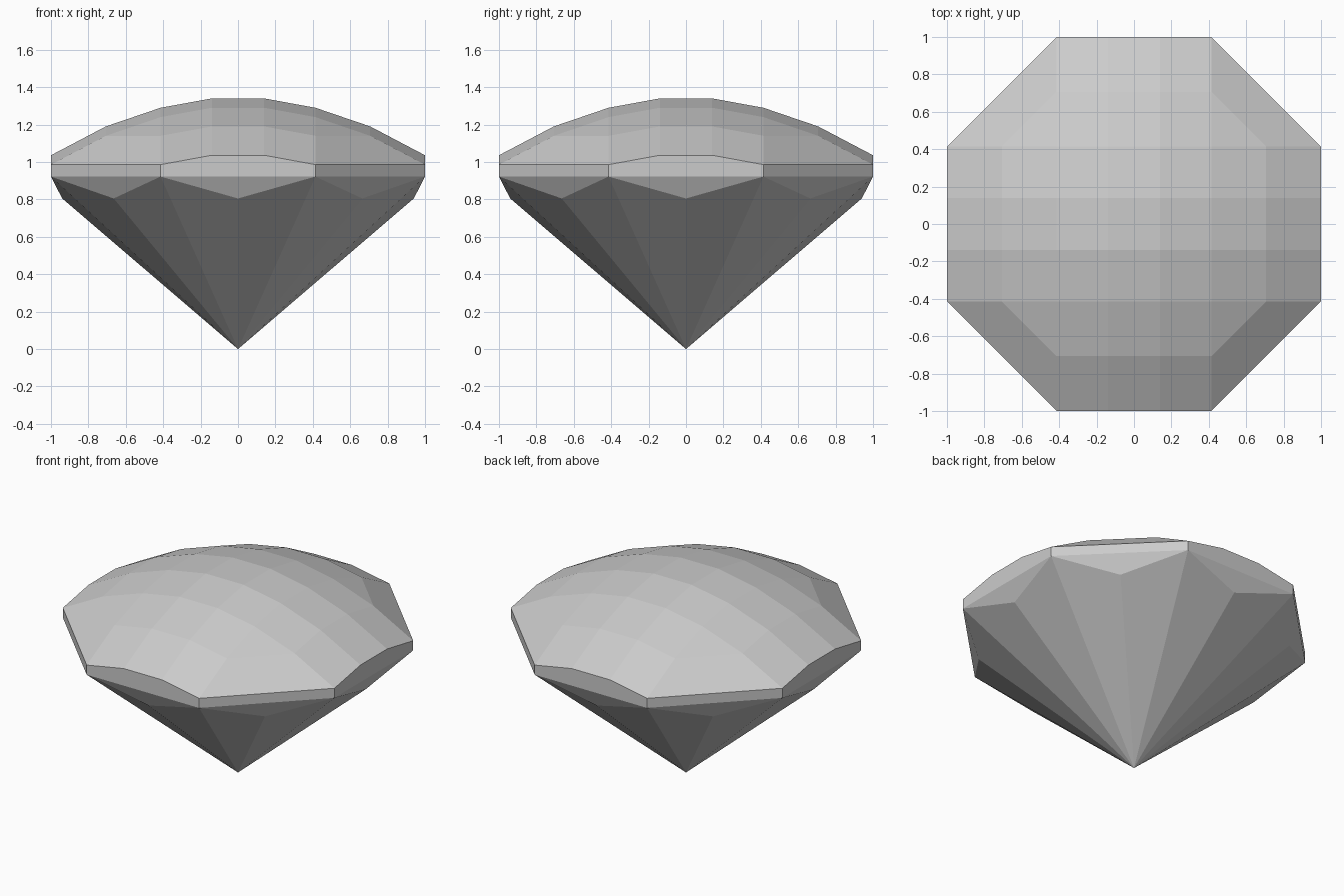
import bpy
import bmesh
from mathutils import Matrix, Vector

cube = bpy.data.objects.get("Cube")
if cube:
    bpy.data.objects.remove(cube, do_unlink=True)

# One plain grey for the whole stone
grey = bpy.data.materials.new("stone grey")
grey.use_nodes = True
colour = (0.6, 0.6, 0.6, 1)
grey.diffuse_color = colour
grey.node_tree.nodes["Principled BSDF"].inputs["Base Color"].default_value = colour

# Crown profile: distance from the centre line and drop below the top
TOP, GIRDLE, CULET = 1.34, 0.922, 0.0
DIST = [0.14, 0.414, 0.707, 1.0]
DROP = [0.0, 0.05, 0.15, 0.304]
POINT_OUT, POINT_Z = 0.94, 0.805


def crown(a, b):
    """Crown point; 1..4 count outwards along +axis, -1..-4 along -axis."""
    i, j = abs(a) - 1, abs(b) - 1
    x = DIST[i] if a > 0 else -DIST[i]
    y = DIST[j] if b > 0 else -DIST[j]
    return Vector((x, y, TOP - DROP[i] - DROP[j]))


def low(p):
    return Vector((p.x, p.y, GIRDLE))


bm = bmesh.new()


def face(points, turn):
    bm.faces.new([bm.verts.new(turn @ p) for p in points])


for quarter in range(4):
    turn = Matrix.Rotation(quarter * 1.5707963, 3, "Z")

    # Crown facets: a band leaving the centre, and the corner bevels
    for a in range(1, 4):
        face([crown(a, -1), crown(a + 1, -1), crown(a + 1, 1), crown(a, 1)], turn)
        face([crown(a, 1), crown(a + 1, 1), crown(a + 1, 2), crown(a, 2)], turn)
        if a > 1:
            face([crown(a, -2), crown(a + 1, -2), crown(a + 1, -1), crown(a, -1)], turn)
    face([crown(2, 2), crown(3, 2), crown(2, 3)], turn)
    face([crown(3, 2), crown(4, 2), crown(2, 4), crown(2, 3)], turn)

    # Girdle: arched wall on the axis side, level wall on the corner side
    right, left, far = crown(4, -2), crown(4, 2), crown(2, 4)
    face([low(right), low(left), left, crown(4, 1), crown(4, -1), right], turn)
    face([low(left), low(far), far, left], turn)

    # Pavilion: a small break facet and two long facets per side
    culet = Vector((0, 0, CULET))
    for p, q in ((low(right), low(left)), (low(left), low(far))):
        out = Vector((p.x + q.x, p.y + q.y, 0)).normalized() * POINT_OUT
        tip = out + Vector((0, 0, POINT_Z))
        face([p, tip, q], turn)
        face([p, culet, tip], turn)
        face([tip, culet, q], turn)

# Table facet
face([crown(-1, -1), crown(1, -1), crown(1, 1), crown(-1, 1)], Matrix.Identity(3))

bmesh.ops.remove_doubles(bm, verts=bm.verts, dist=0.001)
bmesh.ops.recalc_face_normals(bm, faces=bm.faces)

mesh = bpy.data.meshes.new("cut_gemstone")
bm.to_mesh(mesh)
bm.free()
mesh.materials.append(grey)
gem = bpy.data.objects.new("cut_gemstone", mesh)
bpy.context.collection.objects.link(gem)
